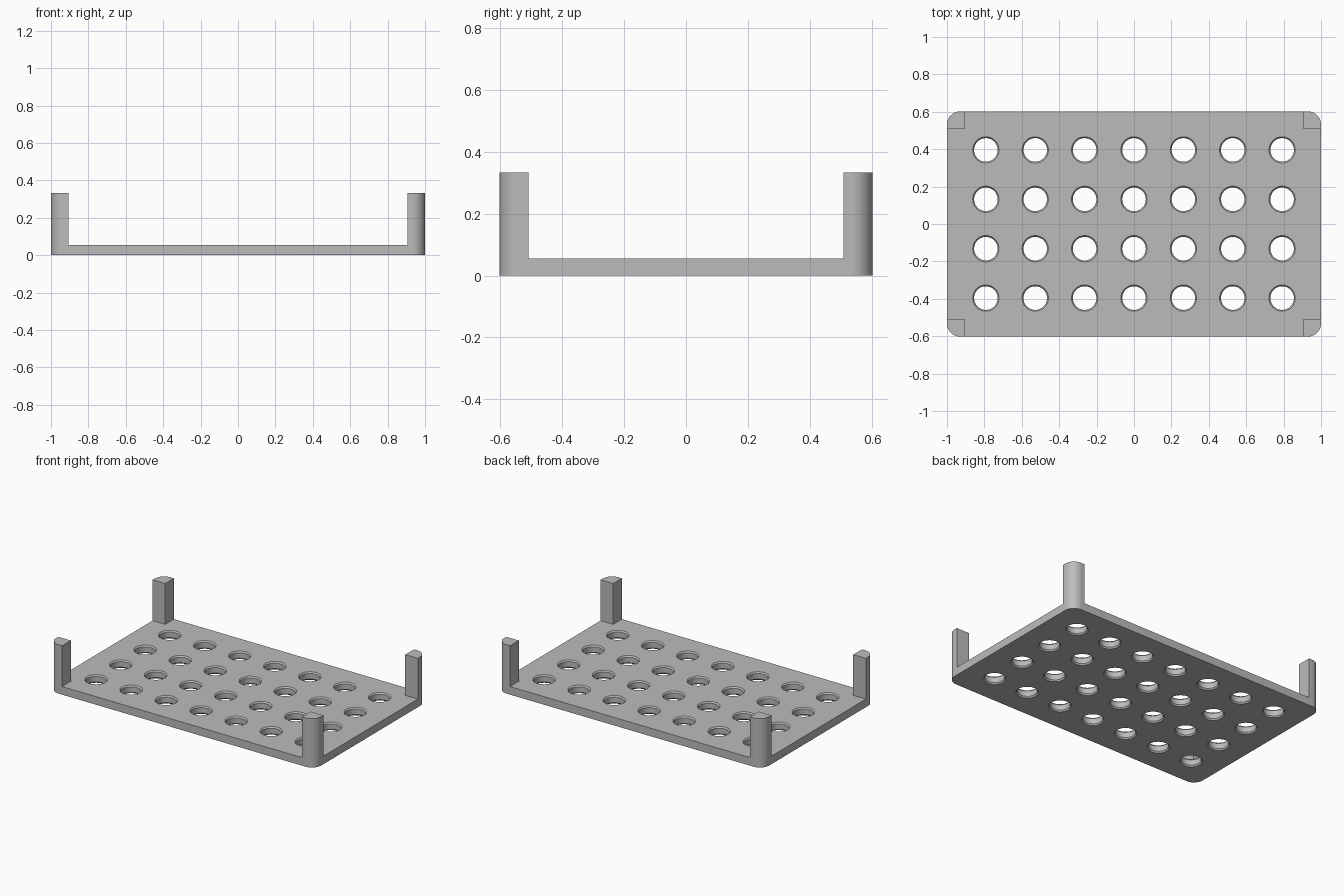
import bpy
import bmesh
import math

if "Cube" in bpy.data.objects:
    bpy.data.objects.remove(bpy.data.objects["Cube"], do_unlink=True)

HALF_X, HALF_Y, HEIGHT = 1.0, 0.602, 0.333
PLATE, CORNER = 0.055, 0.07
POST_X, POST_Y = 0.905, 0.508
PITCH, HOLE, RIM, BEVEL = 0.264, 0.063, 0.07, 0.009

grey = bpy.data.materials.new("plain grey")
grey.use_nodes = True
colour = (0.5, 0.5, 0.5, 1)
grey.diffuse_color = colour
grey.node_tree.nodes["Principled BSDF"].inputs["Base Color"].default_value = colour


def loft(bm, rings):
    """Skin a stack of equal vertex rings and cap both ends."""
    loops = [[bm.verts.new(p) for p in ring] for ring in rings]
    n = len(loops[0])
    for low, high in zip(loops, loops[1:]):
        for i in range(n):
            j = (i + 1) % n
            bm.faces.new((low[i], low[j], high[j], high[i]))
    bm.faces.new(loops[0][::-1])
    bm.faces.new(loops[-1])


def make_object(name, bm):
    mesh = bpy.data.meshes.new(name)
    bm.to_mesh(mesh)
    bm.free()
    mesh.materials.append(grey)
    obj = bpy.data.objects.new(name, mesh)
    bpy.context.collection.objects.link(obj)
    return obj


def circle(x, y, z, radius, sides=48):
    steps = [math.tau * i / sides for i in range(sides)]
    return [(x + radius * math.cos(a), y + radius * math.sin(a), z) for a in steps]


def box(bm, hx, hy, z0, z1):
    corners = [(-hx, -hy), (hx, -hy), (hx, hy), (-hx, hy)]
    loft(bm, [[(x, y, z) for x, y in corners] for z in (z0, z1)])


def cut(target, cutter):
    cutter.hide_render = True
    mod = target.modifiers.new("cut", "BOOLEAN")
    mod.operation = "DIFFERENCE"
    mod.solver = "EXACT"
    mod.object = cutter
    bpy.context.view_layer.objects.active = target
    bpy.ops.object.modifier_apply(modifier=mod.name)
    bpy.data.objects.remove(cutter, do_unlink=True)


# Rounded block that holds the plate and the corner posts
outline = []
for k, (sx, sy) in enumerate([(1, 1), (-1, 1), (-1, -1), (1, -1)]):
    for i in range(13):
        a = math.pi / 2 * (k + i / 12)
        outline.append((sx * (HALF_X - CORNER) + CORNER * math.cos(a),
                        sy * (HALF_Y - CORNER) + CORNER * math.sin(a)))
bm = bmesh.new()
loft(bm, [[(x, y, z) for x, y in outline] for z in (0, HEIGHT)])
tray = make_object("perforated_tray_with_corner_posts", bm)

# Clear the space between the posts, lengthwise and crosswise
for hx, hy in ((POST_X, 1), (2, POST_Y)):
    bm = bmesh.new()
    box(bm, hx, hy, PLATE, 1)
    cut(tray, make_object("clearance_cutter", bm))

# Grid of round holes with bevelled rims on both faces
bm = bmesh.new()
e = 0.002
profile = [(-e, RIM + e), (BEVEL, HOLE), (PLATE - BEVEL, HOLE), (PLATE + e, RIM + e)]
for col in range(7):
    for row in range(4):
        x, y = (col - 3) * PITCH, (row - 1.5) * PITCH
        loft(bm, [circle(x, y, z, r) for z, r in profile])
cut(tray, make_object("hole_cutter", bm))

# Smooth the curved walls only
bpy.ops.object.select_all(action="DESELECT")
tray.select_set(True)
bpy.context.view_layer.objects.active = tray
bpy.ops.object.shade_smooth_by_angle(angle=math.radians(25))
